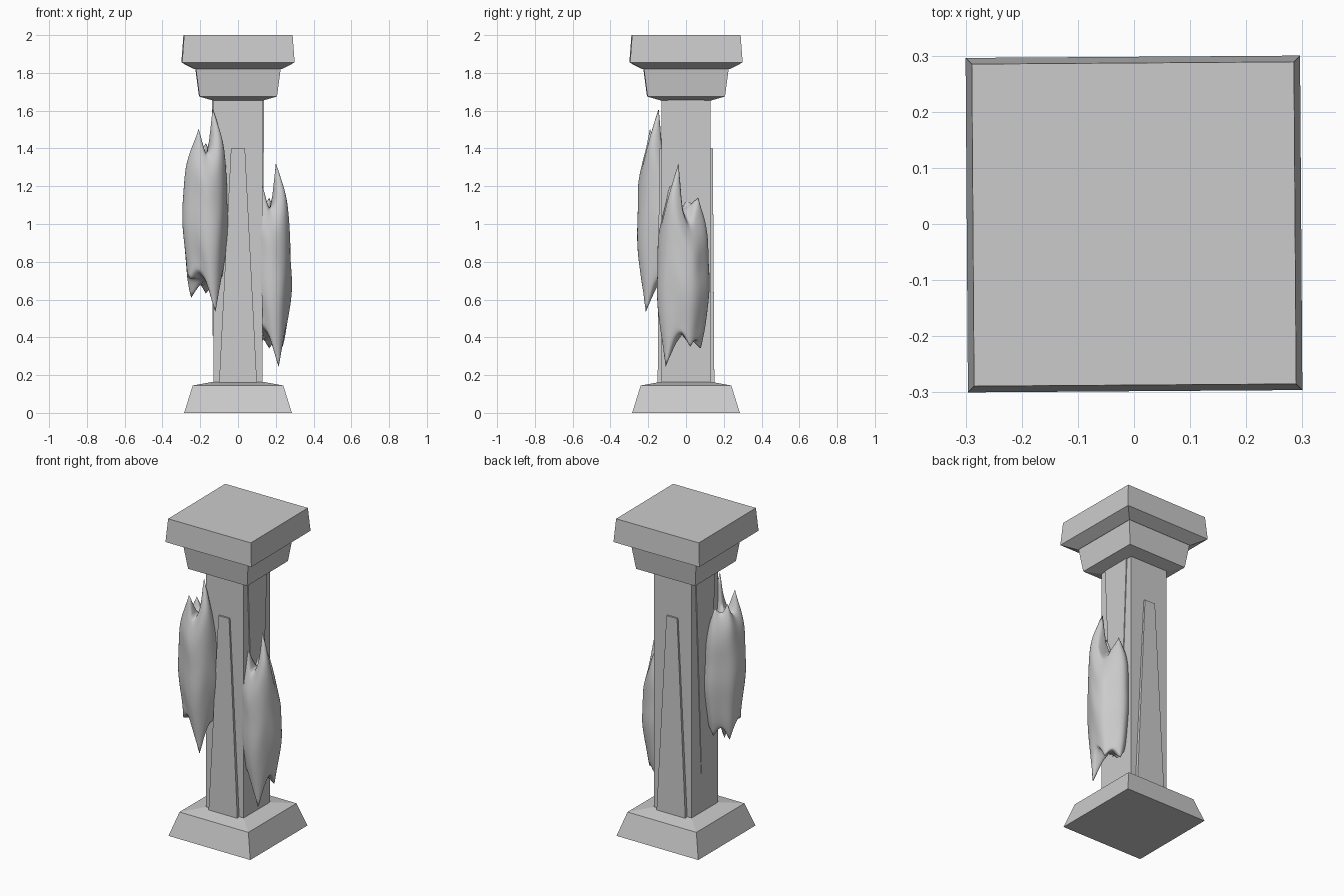
import bpy, bmesh, math, random
from mathutils import Matrix

if "Cube" in bpy.data.objects:
    bpy.data.objects.remove(bpy.data.objects["Cube"])

random.seed(4)


def make_object(name, bm):
    bmesh.ops.recalc_face_normals(bm, faces=bm.faces)
    me = bpy.data.meshes.new(name)
    bm.to_mesh(me)
    bm.free()
    ob = bpy.data.objects.new(name, me)
    bpy.context.collection.objects.link(ob)
    return ob


def loft(bm, rings):
    """Skin a list of closed vertex rings side by side."""
    for a, b in zip(rings, rings[1:]):
        n = len(a)
        for i in range(n):
            bm.faces.new((a[i], a[(i + 1) % n], b[(i + 1) % n], b[i]))


def square_stack(name, profile, turn=0.0):
    """Square block following (half width, height) pairs."""
    bm = bmesh.new()
    rings = [[bm.verts.new((sx * h, sy * h, z))
              for sx, sy in ((-1, -1), (1, -1), (1, 1), (-1, 1))]
             for h, z in profile]
    loft(bm, rings)
    bm.faces.new(rings[0])
    bm.faces.new(rings[-1])
    ob = make_object(name, bm)
    ob.rotation_euler.z = math.radians(turn)
    return ob


def tapered_panel(name, z0, w0, out0, z1, w1, out1, angle):
    """Thin slab on one shaft face, built on the front and turned."""
    bm = bmesh.new()
    rings = [[bm.verts.new(p) for p in
              ((-w, -o, z), (w, -o, z), (w, -0.12, z), (-w, -0.12, z))]
             for z, w, o in ((z0, w0, out0), (z1, w1, out1))]
    loft(bm, rings)
    bm.faces.new(rings[0])
    bm.faces.new(rings[1])
    bm.transform(Matrix.Rotation(math.radians(angle), 4, 'Z'))
    return make_object(name, bm)


# Pillar blocks
square_stack("base", [(0.285, 0), (0.24, 0.145), (0.13, 0.165)])
square_stack("shaft", [(0.131, 0.155), (0.131, 1.665)])
square_stack("capital_lower", [(0.135, 1.655), (0.205, 1.675), (0.225, 1.825)], 0.4)
square_stack("capital_upper", [(0.23, 1.82), (0.298, 1.855), (0.287, 2.0)], 0.4)

# Panels: wide at the bottom front and back, wide at the top on the sides
for name, ang in (("front_panel", 0), ("back_panel", 180)):
    tapered_panel(name, 0.16, 0.1, 0.15, 1.4, 0.037, 0.142, ang)
for name, ang in (("right_panel", 90), ("left_panel", 270)):
    tapered_panel(name, 0.41, 0.037, 0.134, 1.66, 0.095, 0.137, ang)

# Ragged hanging growth: radius, top, bottom, tip inset per 30 degree step
lobes = [(.120, 1.36, .72, .75), (.118, 1.28, .62, .6), (.125, 1.36, .68, .6),
         (.138, 1.45, .61, .6), (.120, 1.40, .69, .55), (.122, 1.48, .58, .5),
         (.120, 1.38, .72, .55), (.132, 1.42, .70, .6), (.118, 1.54, .76, .68),
         (.128, 1.36, .70, .6), (.138, 1.44, .49, .5), (.112, 1.67, .68, .32)]
levels = [(0, .78), (.1, .84), (.25, .97), (.42, 1.06), (.58, 1.02),
          (.74, 1.02), (.88, .85), (1, None)]


def growth(name):
    bm = bmesh.new()
    crease = bm.verts.layers.float.new("crease_vert")
    rings = []
    for t, f in levels:
        ring = []
        for i, (r, top, bottom, tip) in enumerate(lobes):
            a = math.radians(30 * i)
            rad = r * (tip if f is None else f) * random.uniform(.94, 1.1)
            if 0 < t < 1:
                rad *= 1.07 if i % 2 else .95
            ring.append(bm.verts.new((rad * math.cos(a), rad * math.sin(a),
                                      bottom + (top - bottom) * t)))
        rings.append(ring)
    loft(bm, rings)
    # Sunken centres leave the rim points standing as spikes
    for ring, z in ((rings[0], .72), (rings[-1], 1.34)):
        c = bm.verts.new((0, 0, z))
        for i in range(12):
            bm.faces.new((ring[i], ring[(i + 1) % 12], c))
    # Crease the tips so that they stay sharp when subdivided
    for v in rings[0] + rings[-1]:
        v[crease] = 0.45
    for p in bm.faces:
        p.smooth = True
    ob = make_object(name, bm)
    sub = ob.modifiers.new("soften", 'SUBSURF')
    sub.levels = sub.render_levels = 2
    return ob


left = growth("left_growth")
left.location = (-0.17, -0.125, 0)
right = left.copy()
right.name = "right_growth"
bpy.context.collection.objects.link(right)
right.location = (0.165, -0.02, -0.29)
